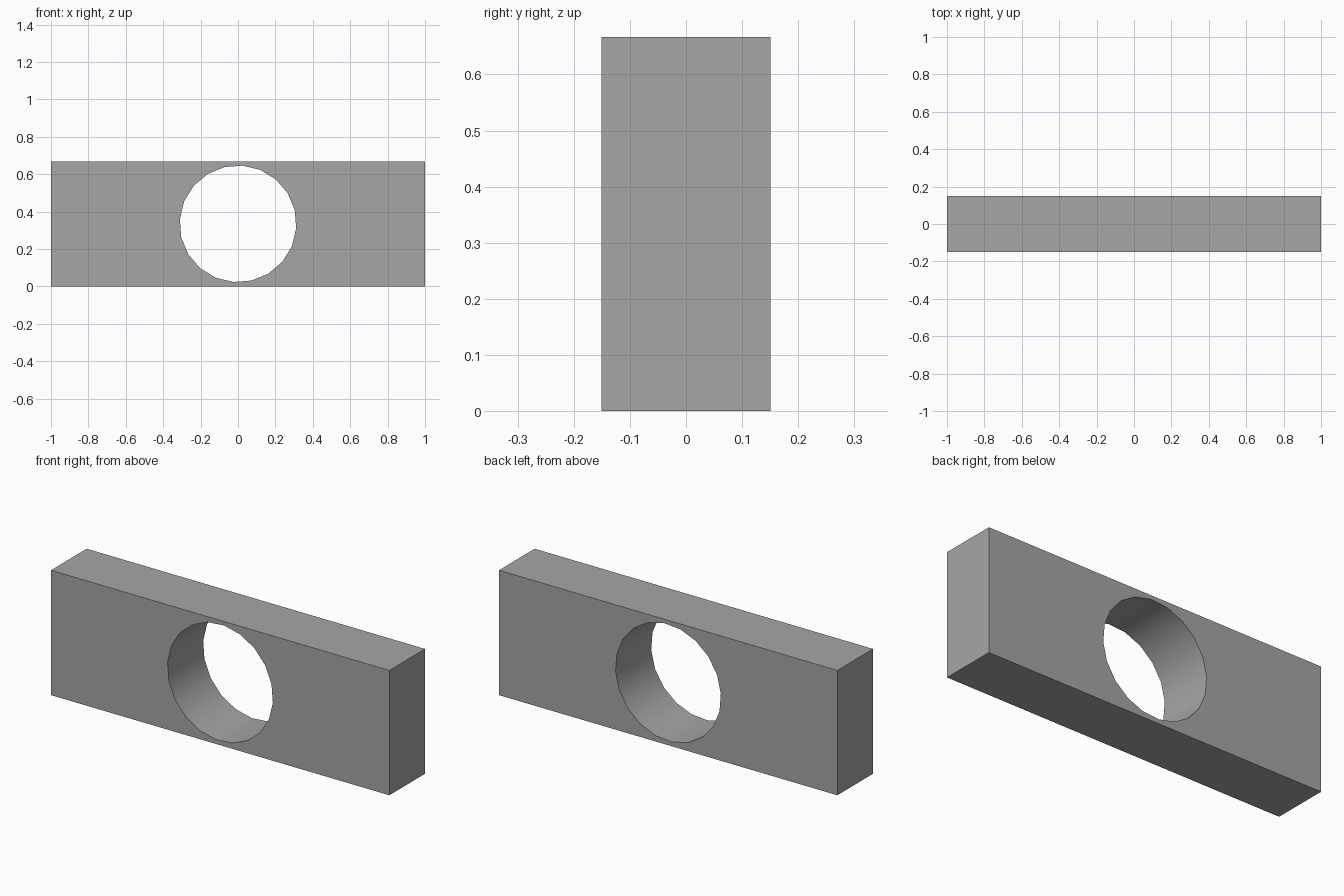
import bpy
from math import radians
from mathutils import Matrix

if "Cube" in bpy.data.objects:
    bpy.data.objects.remove(bpy.data.objects["Cube"])

HEIGHT = 0.667

# Rectangular slab
bpy.ops.mesh.primitive_cube_add(size=1, location=(0, 0, HEIGHT / 2))
slab = bpy.context.object
slab.name = "slab_with_round_hole"
slab.scale = (2, 0.301, HEIGHT)
bpy.ops.object.transform_apply(location=False, rotation=False, scale=True)

# Dark grey material
grey = bpy.data.materials.new("dark_grey")
grey.diffuse_color = (0.38, 0.38, 0.38, 1)
grey.use_nodes = True
grey.node_tree.nodes["Principled BSDF"].inputs["Base Color"].default_value = grey.diffuse_color
slab.data.materials.append(grey)

# Twenty-sided cutter, spun slightly about its axis and laid front to back
bpy.ops.mesh.primitive_cylinder_add(vertices=20, radius=0.312, depth=1,
                                    location=(0, 0, HEIGHT / 2 + 0.001),
                                    rotation=(radians(90), 0, 0))
cutter = bpy.context.object
cutter.name = "hole_cutter"
cutter.data.transform(Matrix.Rotation(radians(-4.5), 4, 'Z'))
cutter.data.materials.append(grey)
cutter.hide_render = True

# Cut the hole
cut = slab.modifiers.new("hole", 'BOOLEAN')
cut.operation = 'DIFFERENCE'
cut.solver = 'EXACT'
cut.object = cutter
bpy.ops.object.select_all(action='DESELECT')
slab.select_set(True)
bpy.context.view_layer.objects.active = slab
bpy.ops.object.modifier_apply(modifier=cut.name)
bpy.data.objects.remove(cutter, do_unlink=True)

# Smooth hole wall, sharp outer edges
bpy.ops.object.shade_smooth_by_angle(angle=radians(30))
